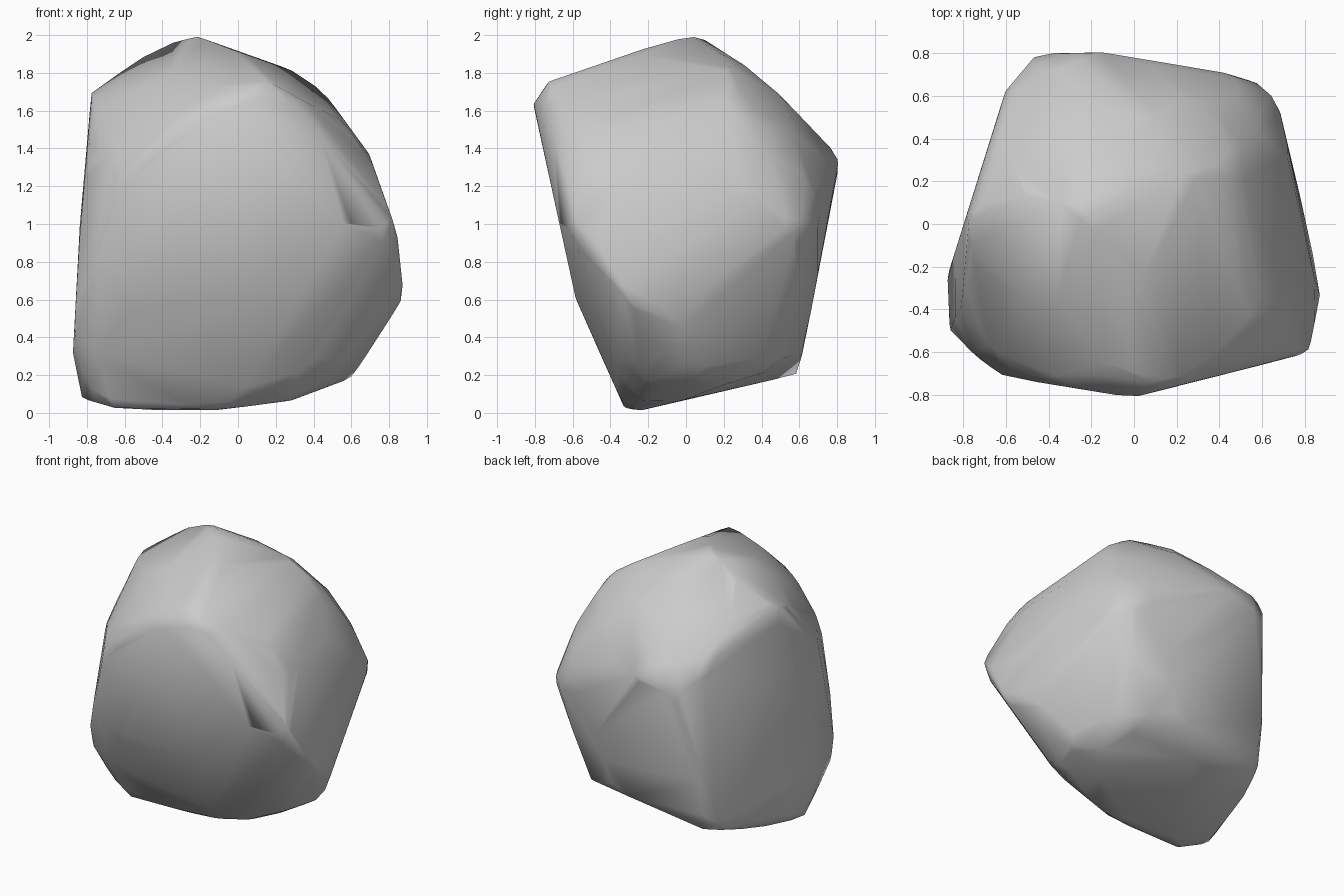
import bpy, bmesh, random
from math import sin, cos, sqrt, pi, radians
from mathutils import Vector

if "Cube" in bpy.data.objects:
    bpy.data.objects.remove(bpy.data.objects["Cube"])

random.seed(4)
CENTRE = Vector((0, 0, 1))
checks = []          # directions in which the profiles must be kept


def hull(points):
    bm = bmesh.new()
    for p in points:
        bm.verts.new(p)
    bmesh.ops.convex_hull(bm, input=bm.verts[:])
    loose = [v for v in bm.verts if not v.link_faces]
    bmesh.ops.delete(bm, geom=loose, context='VERTS')
    return bm


def reach(points, n):
    return max(p.dot(n) for p in points)


def slice_off(points, n, offset):
    """Cut away everything beyond the plane n . p = offset."""
    bm = hull(points)
    bmesh.ops.bisect_plane(bm, geom=bm.verts[:] + bm.edges[:] + bm.faces[:],
                           plane_co=n * offset, plane_no=n, clear_outer=True)
    bmesh.ops.remove_doubles(bm, verts=bm.verts[:], dist=0.002)
    points = [v.co.copy() for v in bm.verts]
    bm.free()
    return points


def chisel(points, azimuth, elevation, outline):
    """Trim the block by every edge of a clockwise outline seen from one side."""
    a, e = radians(azimuth), radians(elevation)
    right = Vector((cos(a), sin(a), 0))
    up = Vector((-sin(a) * sin(e), cos(a) * sin(e), cos(e)))
    for (x0, y0), (x1, y1) in zip(outline, outline[1:] + outline[:1]):
        n = (right * (y0 - y1) + up * (x1 - x0)).normalized()
        points = slice_off(points, n, n.dot(CENTRE + right * x0 + up * y0))
        checks.extend([n, (right * (x0 + x1) + up * (y0 + y1)).normalized()])
    return points


# Rough block
block = [Vector((x, y, z)) for x in (-1, 1) for y in (-1, 1) for z in (-.1, 2.1)]

# Front and right profiles
block = chisel(block, 0, 0, [
    (-.25, 1), (.40, .77), (.69, .37), (.84, -.04), (.875, -.38), (.60, -.81), (.28, -.93),
    (-.25, -1), (-.63, -.98), (-.88, -.90), (-.82, .30), (-.77, .70), (-.70, .79)])
block = chisel(block, 90, 0, [
    (.12, 1), (.37, .81), (.80, .36), (.80, .28), (.66, -.45), (.59, -.79),
    (-.31, -1), (-.58, -.40), (-.81, .66), (-.73, .76), (-.41, .91)])
# Plan profile
block = chisel(block, 0, 90, [
    (-.46, .79), (-.18, .81), (.22, .77), (.60, .65), (.67, .58), (.875, -.30),
    (.82, -.60), (0, -.81), (-.62, -.715), (-.87, -.50), (-.875, -.25), (-.60, .62)])
# Diagonal profiles
block = chisel(block, 35, 25, [
    (-.27, 1.01), (-.13, 1.01), (.47, .70), (.71, .43), (.88, .05), (.565, -.84),
    (.12, -1), (-.10, -1), (-.75, -.82), (-1, -.455), (-.88, .40), (-.64, .81)])
block = chisel(block, 215, 25, [
    (.30, .98), (.70, .70), (.91, .30), (.985, -.20), (.99, -.53), (.785, -.98),
    (.405, -1.065), (.165, -1.07), (-.645, -.715), (-.88, -.03), (-.70, .395), (-.48, .69)])
block = chisel(block, 145, -27, [
    (-.145, .89), (.035, .89), (.28, .83), (.85, .48), (.85, -.32), (.84, -.67),
    (.55, -1.12), (.37, -1.18), (-.28, -.92), (-.85, -.38), (-1.01, .03), (-.87, .33)])

# Small worn facets on the ridges, only where the profiles stay as they are
targets = [(n, reach(block, n) - 0.008) for n in checks]
COUNT = 160
for i in range(COUNT):
    z = 1 - (2 * i + 1) / COUNT
    r, t = sqrt(1 - z * z), i * pi * (3 - sqrt(5))
    n = Vector((r * cos(t), r * sin(t), z))
    for depth in (.09, .06, .03, .015):
        worn = slice_off(block, n, reach(block, n) - depth)
        if all(reach(worn, m) >= goal for m, goal in targets):
            block = worn
            break

# Boulder surface, with a tiny unevenness so no faces are exactly coplanar
bm = hull(block)
bmesh.ops.remove_doubles(bm, verts=bm.verts[:], dist=0.04)
points = [CENTRE + (v.co - CENTRE) * random.uniform(1.0, 1.006) for v in bm.verts]
bm.free()
bm = hull(points)
bmesh.ops.recalc_face_normals(bm, faces=bm.faces[:])
mesh = bpy.data.meshes.new("boulder")
bm.to_mesh(mesh)
bm.free()
mesh.shade_smooth()
boulder = bpy.data.objects.new("boulder", mesh)
bpy.context.collection.objects.link(boulder)
